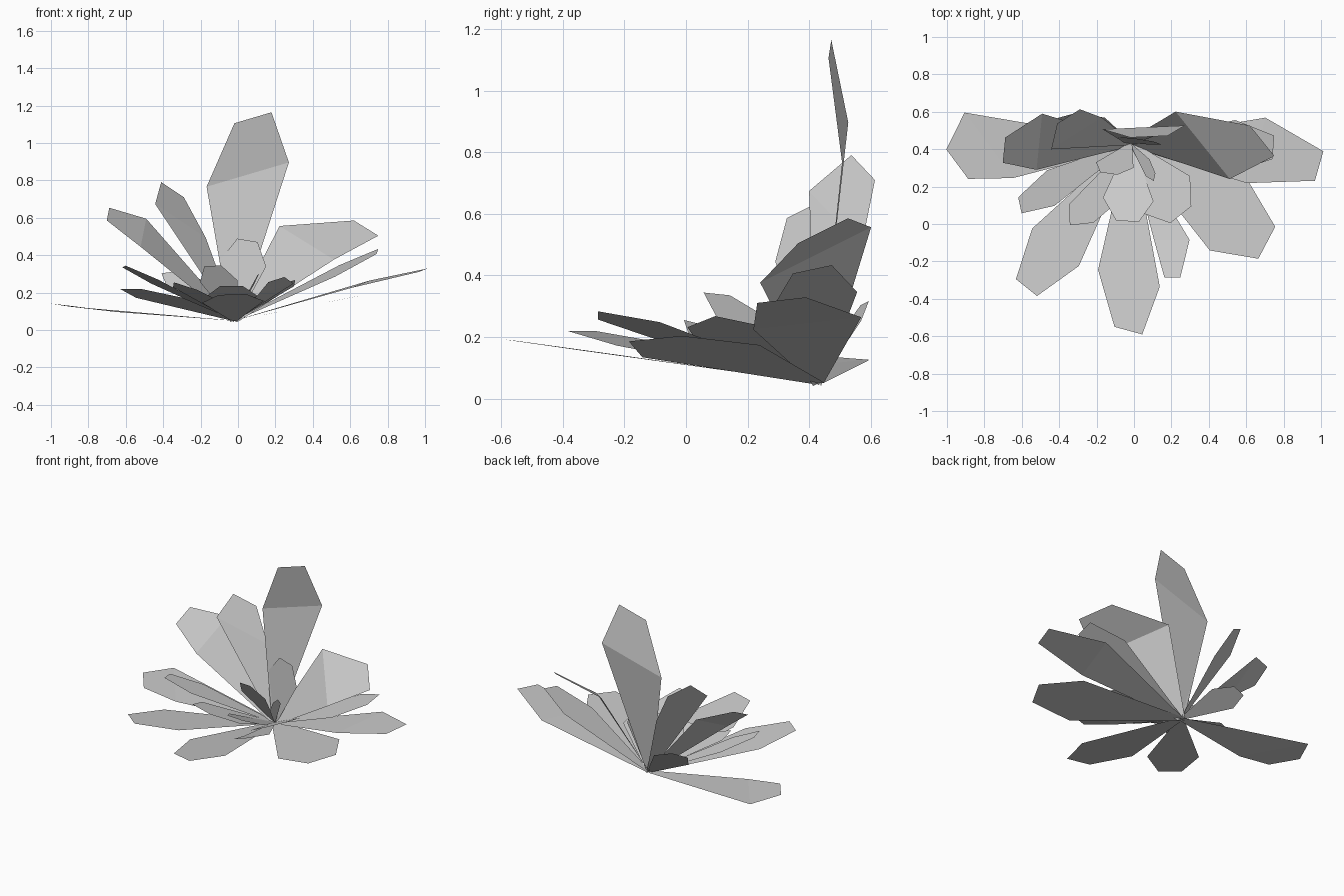
import bpy
from mathutils import Vector

ROOT = Vector((-0.02, 0.43, 0.05))
WIDEST = 0.72


def leaf(name, tip, half, bend=None):
    """Tapering leaf: narrow stem, wide past the middle, blunt tip, optional bend."""
    tip, half = Vector(tip), Vector(half)
    middle = ROOT.lerp(tip, WIDEST) + (Vector(bend) if bend else Vector())
    sections = [(ROOT, 0.1), (middle, 1.0), (tip, 0.45)]
    verts = [c - half * w for c, w in sections]
    verts += [c + half * w for c, w in reversed(sections)]
    mesh = bpy.data.meshes.new(name)
    mesh.from_pydata(verts, [], [(0, 1, 4, 5), (1, 2, 3, 4)])
    # upper side faces up
    mesh.update()
    if mesh.polygons[0].normal.z < 0:
        mesh.flip_normals()
    bpy.context.collection.objects.link(bpy.data.objects.new(name, mesh))


# each leaf: tip centre, half-width vector, bend of the widest point
groups = {
    # low spreading leaves
    "outer_leaf": [
        ((.99, .31, .32), (.05, .175, .02), (-.055, .05, 0)),
        ((-.945, .32, .135), (-.13, .175, .015), (-.09, .07, 0)),
        ((.71, -.10, .195), (.10, .19, .02)),
        ((-.03, -.57, .19), (.165, -.045, .005)),
        ((-.575, -.34, .22), (-.125, .10, 0)),
        ((.205, -.285, .27), (.095, 0, .03), (.06, 0, .01)),
        ((-.61, .10, .34), (-.02, .095, -.01)),
    ],
    # raised leaves at the back and sides
    "upper_leaf": [
        ((-.695, .395, .62), (.015, .15, .075), (0, .035, .06)),
        ((-.35, .575, .75), (-.135, -.085, .09), (-.05, -.05, .03)),
        ((.08, .467, 1.135), (.22, .01, .065), (0, .06, 0)),
        ((.685, .445, .545), (-.145, .18, .09), (-.12, -.02, .06)),
        ((.745, .41, .42), (.01, .14, .03)),
    ],
    # short leaves around the heart
    "inner_leaf": [
        ((.05, .45, .48), (.12, -.02, -.02)),
        ((-.36, .58, .31), (.11, .03, .015)),
        ((-.135, .27, .343), (.10, -.015, .005)),
        ((-.28, 0, .235), (.14, .015, -.045)),
        ((.25, .05, .25), (-.125, -.10, -.04)),
        ((-.035, .015, .235), (.135, -.01, 0)),
        ((.11, .25, .30), (.01, .045, .01)),
    ],
}
for group, leaves in groups.items():
    for i, args in enumerate(leaves, 1):
        leaf(f"{group}_{i}", *args)
